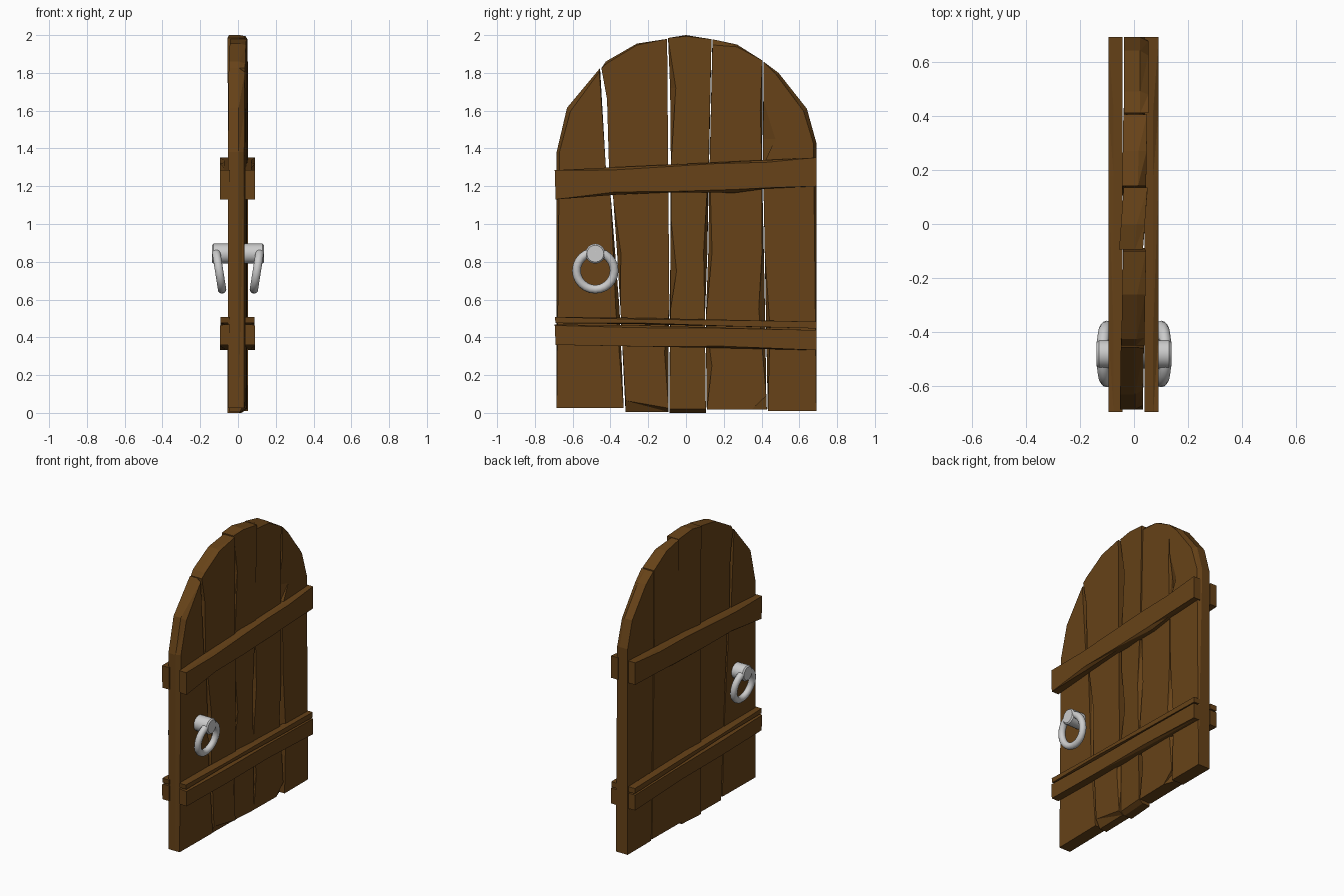
import bpy, bmesh, math

if "Cube" in bpy.data.objects:
    bpy.data.objects.remove(bpy.data.objects["Cube"])

wood = bpy.data.materials.new("wood")
wood.diffuse_color = (0.135, 0.055, 0.009, 1)
wood.use_nodes = True
wood.node_tree.nodes["Principled BSDF"].inputs["Base Color"].default_value = wood.diffuse_color


def board(name, pts, x0, x1, thick, chips=None, edge=0.03, mirror=False):
    """Extrude a (y, z) outline along x. The back runs from x0 to x1 across the
    width; chips maps outline index -> (dy, dz) shift of the front face corner."""
    chips = chips or {}
    ya, yb = min(p[0] for p in pts), max(p[0] for p in pts)
    bm = bmesh.new()
    layers = []
    for depth, chipped in ((0, False), (thick - edge, False), (thick, True)):
        ring = []
        for i, (y, z) in enumerate(pts):
            x = x0 + (x1 - x0) * (y - ya) / (yb - ya) + depth
            dy, dz = chips.get(i, (0, 0)) if chipped else (0, 0)
            ring.append(bm.verts.new((x, y + dy, z + dz)))
        layers.append(ring)
    n = len(pts)
    for a, b in zip(layers, layers[1:]):
        for i in range(n):
            j = (i + 1) % n
            bm.faces.new((a[i], a[j], b[j]))
            bm.faces.new((a[i], b[j], b[i]))
    bm.faces.new(layers[0][::-1])
    bm.faces.new(layers[-1])
    bmesh.ops.recalc_face_normals(bm, faces=bm.faces)
    bmesh.ops.dissolve_limit(bm, angle_limit=0.01, verts=bm.verts, edges=bm.edges)
    me = bpy.data.meshes.new(name)
    bm.to_mesh(me)
    bm.free()
    me.materials.append(wood)
    ob = bpy.data.objects.new(name, me)
    bpy.context.collection.objects.link(ob)
    if mirror:
        ob.modifiers.new("both_sides", 'MIRROR')
        ob.location.x = -0.002
    return ob


# Five uneven planks, from the handle side to the hinge side
board("plank_1",
      [(-.685, .025), (-.685, 1.38), (-.63, 1.615), (-.455, 1.825),
       (-.425, 1.31), (-.397, 1.13), (-.352, .55), (-.33, .025)],
      -.052, -.047, .085,
      {1: (.015, 0), 2: (.018, -.018), 3: (-.004, -.02), 6: (-.02, 0)})
board("plank_2",
      [(-.32, .005), (-.347, .55), (-.365, .85), (-.385, 1.13), (-.408, 1.31),
       (-.418, 1.66), (-.448, 1.825), (-.425, 1.86), (-.26, 1.955), (-.1, 1.98),
       (-.095, 1.31), (-.088, .55), (-.092, .32), (-.092, .005)],
      -.047, -.04, .085,
      {0: (.0, .06), 2: (.02, 0), 7: (.005, -.01), 8: (0, -.008), 12: (-.022, 0), 13: (0, .02)})
board("plank_3",
      [(-.088, 0), (-.082, .55), (-.082, .75), (-.08, 1.03), (-.08, 1.31),
       (-.084, 1.72), (-.095, 1.985), (0, 2), (.135, 1.978),
       (.12, 1.31), (.113, .85), (.1, .5), (.105, 0)],
      -.055, -.038, .088,
      {0: (0, .02), 2: (.032, 0), 5: (.03, 0), 7: (0, -.006), 10: (-.02, 0), 12: (0, .02)})
board("plank_4",
      [(.11, .018), (.107, .25), (.105, .5), (.118, .85), (.125, 1.31), (.14, 1.978),
       (.27, 1.95), (.405, 1.865), (.405, 1.6), (.402, 1.31), (.412, .85),
       (.42, .45), (.425, .09), (.428, .018)],
      -.044, -.039, .088,
      {1: (.03, 0), 3: (.02, 0), 5: (0, -.03), 6: (0, -.012), 8: (-.012, 0),
       10: (-.01, 0), 11: (-.035, .1), 13: (-.08, 0)})
board("plank_5",
      [(.433, .01), (.425, .45), (.417, .85), (.408, 1.31), (.408, 1.45), (.41, 1.65),
       (.41, 1.86), (.49, 1.8), (.64, 1.61), (.69, 1.43), (.69, .01)],
      -.037, -.037, .09,
      {1: (.02, 0), 4: (.065, 0), 7: (-.012, -.01), 8: (-.018, -.012),
       9: (-.015, -.005)})

# Cross battens on both faces
board("upper_batten",
      [(-.69, 1.13), (-.695, 1.285), (-.4, 1.297), (.18, 1.325), (.42, 1.338), (.69, 1.352),
       (.69, 1.2), (.42, 1.187), (.26, 1.165), (-.08, 1.168), (-.37, 1.155)],
      .04, .04, .053,
      {2: (0, -.012), 3: (0, -.004), 4: (0, -.012), 7: (0, .004),
       8: (0, .018), 9: (0, .004), 10: (0, .015)}, .02, True)
board("lower_batten",
      [(-.69, .36), (-.695, .468), (-.25, .463), (.2, .452), (.69, .438),
       (.69, .332), (.2, .343), (-.25, .352)],
      .04, .04, .053,
      {1: (0, -.005), 2: (0, -.012), 3: (0, -.004), 6: (0, .01)}, .02, True)
board("lower_batten_split_strip",
      [(-.69, .475), (-.695, .508), (-.25, .503), (.2, .494), (.69, .483),
       (.69, .447), (.2, .46), (-.25, .47)],
      .04, .04, .05,
      {2: (0, -.008), 3: (0, -.003), 7: (0, .006)}, .02, True)


def metal(ob, name):
    """Name a handle part, smooth it and mirror it to the other face."""
    ob.name = name
    bpy.ops.object.transform_apply(location=True, rotation=True, scale=True)
    mod = ob.modifiers.new("both_sides", 'MIRROR')
    mod.use_axis = (True, False, False)
    bpy.ops.object.shade_smooth_by_angle(angle=math.radians(40))


# Handle boss
bpy.ops.mesh.primitive_cylinder_add(vertices=16, radius=.053, depth=.11,
                                    location=(.083, -.48, .843),
                                    rotation=(0, math.pi / 2, 0))
boss = bpy.context.object
bm = bmesh.new()
bm.from_mesh(boss.data)
rim = [e for e in bm.edges if all(v.co.z > .05 for v in e.verts)]
bmesh.ops.bevel(bm, geom=rim, offset=.008, segments=1, affect='EDGES')
bm.to_mesh(boss.data)
bm.free()
metal(boss, "handle_boss")

# Pull ring hanging from the boss, tilted out at the bottom
bpy.ops.mesh.primitive_torus_add(major_segments=24, minor_segments=10,
                                 major_radius=.1, minor_radius=.023,
                                 location=(.1, -.48, .753),
                                 rotation=(0, math.radians(99), 0))
metal(bpy.context.object, "handle_ring")
